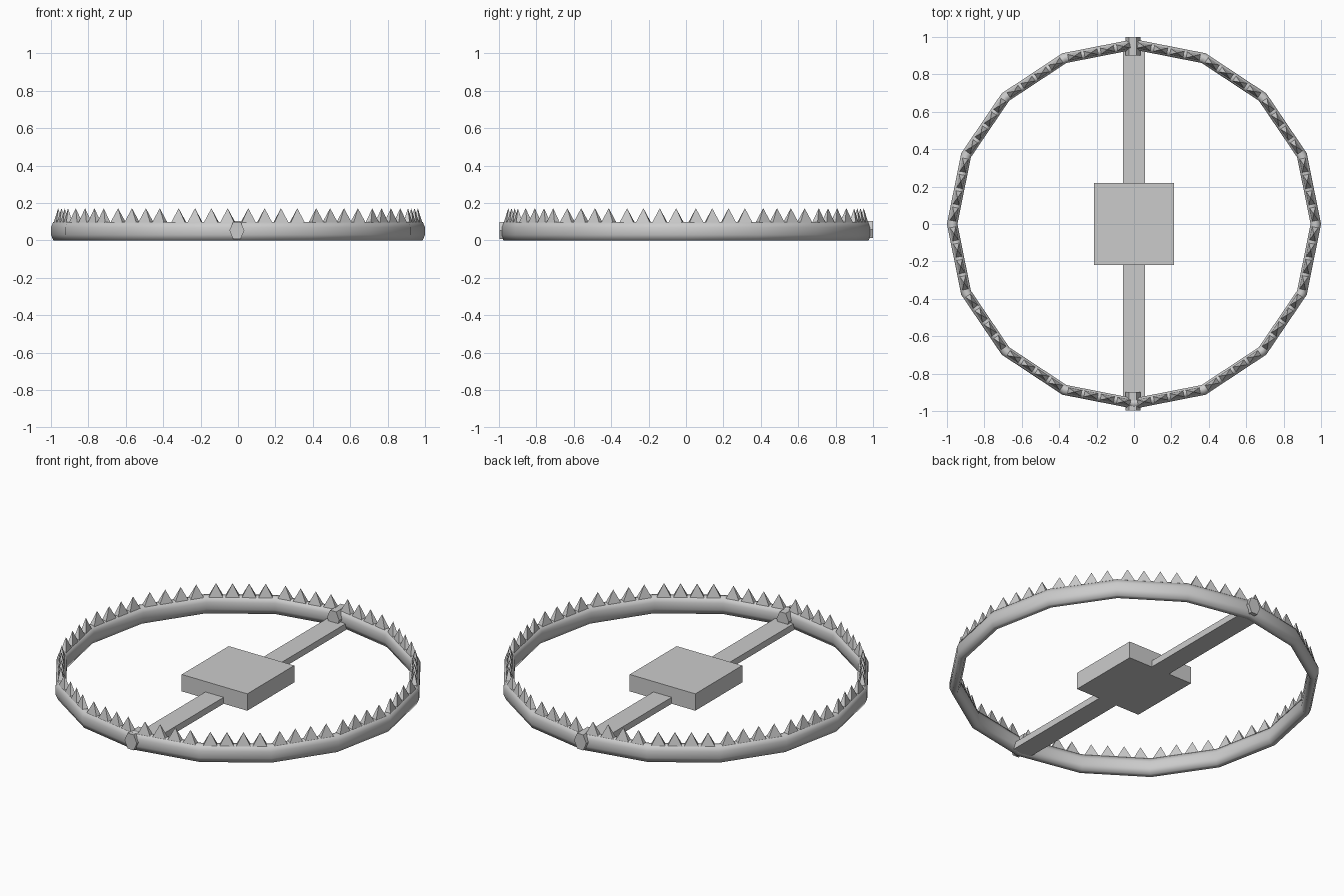
import bpy, bmesh, math
from mathutils import Matrix, Vector

cube = bpy.data.objects.get("Cube")
if cube:
    bpy.data.objects.remove(cube, do_unlink=True)

steel = bpy.data.materials.new("grey_steel")
steel.use_nodes = True
GREY = (0.6, 0.6, 0.6, 1)
steel.diffuse_color = GREY
steel.node_tree.nodes["Principled BSDF"].inputs["Base Color"].default_value = GREY

SIDES = 16
RX, RY = 0.972, 0.96


def finish(name, bm, smooth=False):
    bmesh.ops.recalc_face_normals(bm, faces=bm.faces)
    for f in bm.faces:
        f.smooth = smooth
    mesh = bpy.data.meshes.new(name)
    bm.to_mesh(mesh)
    bm.free()
    mesh.materials.append(steel)
    obj = bpy.data.objects.new(name, mesh)
    bpy.context.collection.objects.link(obj)
    return obj


def box(name, sx, sy, z0, z1):
    bm = bmesh.new()
    size = Matrix.Diagonal((sx, sy, z1 - z0, 1))
    bmesh.ops.create_cube(bm, size=1, matrix=Matrix.Translation((0, 0, (z0 + z1) / 2)) @ size)
    return finish(name, bm)


def corner(i):
    a = math.tau * i / SIDES
    return Vector((RX * math.cos(a), RY * math.sin(a), 0))


# Jaw ring: a tall rounded section swept around a sixteen-sided loop
profile = [(0.028, 0.03), (0.028, 0.07), (0.015, 0.1), (-0.015, 0.1),
           (-0.028, 0.07), (-0.028, 0.03), (-0.015, 0), (0.015, 0)]
bm = bmesh.new()
loops = []
for i in range(SIDES):
    c = corner(i)
    out = c.normalized()
    loops.append([bm.verts.new(c + out * r + Vector((0, 0, z))) for r, z in profile])
n = len(profile)
for i in range(SIDES):
    a, b = loops[i], loops[(i + 1) % SIDES]
    for j in range(n):
        k = (j + 1) % n
        bm.faces.new((a[j], b[j], b[k], a[k]))
finish("jaw_ring", bm, smooth=True)

# Teeth: four pyramids along each straight section
bm = bmesh.new()
for i in range(SIDES):
    a, b = corner(i), corner(i + 1)
    edge = b - a
    turn = Matrix.Rotation(math.atan2(edge.y, edge.x), 4, 'Z')
    for k in range(4):
        spot = (a + b) / 2 + edge.normalized() * (k - 1.5) * 0.089
        spot.z = 0.134
        place = (Matrix.Translation(spot) @ turn @ Matrix.Diagonal((0.076, 0.034, 1, 1))
                 @ Matrix.Rotation(math.pi / 4, 4, 'Z'))
        bmesh.ops.create_cone(bm, cap_ends=True, segments=4, radius1=math.sqrt(0.5),
                              radius2=0, depth=0.076, matrix=place)
finish("jaw_teeth", bm)

# Hinge pins: six-sided, lying along y, flat side up
for name, y, z in (("front_hinge", -0.947, 0.054), ("back_hinge", 0.95, 0.058)):
    bm = bmesh.new()
    place = (Matrix.Translation((-0.006, y, z)) @ Matrix.Diagonal((0.04, 1, 0.057, 1))
             @ Matrix.Rotation(math.pi / 2, 4, 'X') @ Matrix.Rotation(math.pi / 6, 4, 'Z')
             @ Matrix.Rotation(-math.pi / 6, 4, 'Z'))
    bmesh.ops.create_cone(bm, cap_ends=True, segments=6, radius1=1, radius2=1,
                          depth=0.1, matrix=place)
    # Turn the section so a corner points sideways
    top = max(v.co.z for v in bm.verts)
    if sum(abs(v.co.z - top) < 0.001 for v in bm.verts) == 2:
        for v in bm.verts:
            dx, dz = (v.co.x + 0.006) / 0.04, (v.co.z - z) / 0.057
            s, c = 0.5, math.sqrt(0.75)
            v.co.x = -0.006 + 0.04 * (dx * c - dz * s)
            v.co.z = z + 0.053 * (dx * s + dz * c)
    finish(name, bm)

# Cross bar and trigger plate
box("cross_bar", 0.12, 1.9, 0, 0.038)
box("trigger_plate", 0.43, 0.44, 0, 0.1)
